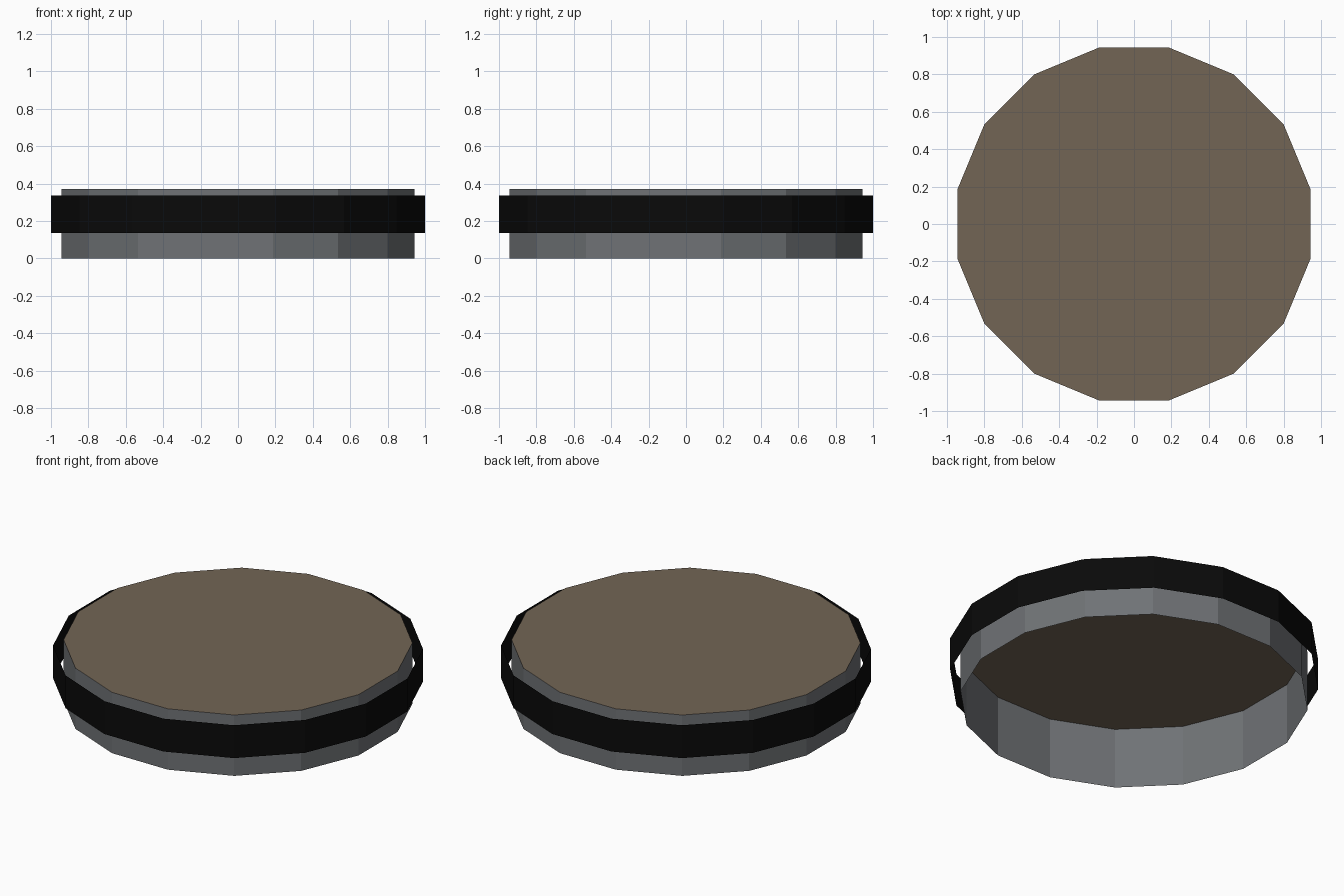
import bpy
import bmesh
import math

SIDES = 16

cube = bpy.data.objects.get("Cube")
if cube:
    bpy.data.objects.remove(cube, do_unlink=True)


def material(name, colour):
    mat = bpy.data.materials.new(name)
    mat.use_nodes = True
    rgba = (*colour, 1)
    mat.diffuse_color = rgba
    mat.node_tree.nodes["Principled BSDF"].inputs["Base Color"].default_value = rgba
    return mat


def ring(name, apothem, bottom, top, mat, capped=False):
    """Thin sixteen-sided wall with flats facing the axes, optionally closed on top."""
    radius = apothem / math.cos(math.pi / SIDES)
    bm = bmesh.new()
    loops = []
    for z in (bottom, top):
        angles = [(i + 0.5) * math.tau / SIDES for i in range(SIDES)]
        loops.append([bm.verts.new((radius * math.cos(a), radius * math.sin(a), z))
                      for a in angles])
    low, high = loops
    for i in range(SIDES):
        j = (i + 1) % SIDES
        bm.faces.new((low[i], low[j], high[j], high[i]))
    if capped:
        bm.faces.new(high)
    mesh = bpy.data.meshes.new(name)
    bm.to_mesh(mesh)
    bm.free()
    mesh.materials.append(mat)
    obj = bpy.data.objects.new(name, mesh)
    bpy.context.collection.objects.link(obj)
    return obj


grey = material("wall grey", (0.16, 0.17, 0.18))
brown = material("top brown", (0.17, 0.13, 0.09))
black = material("band black", (0.003, 0.003, 0.003))

# Drum, open underneath, with a brown lid
drum = ring("drum", 0.943, 0, 0.37, grey, capped=True)
drum.data.materials.append(brown)
for face in drum.data.polygons:
    face.material_index = 1 if face.normal.z > 0.5 else 0

# Thin band standing clear of the drum wall
ring("outer_band", 1.0, 0.135, 0.335, black)
